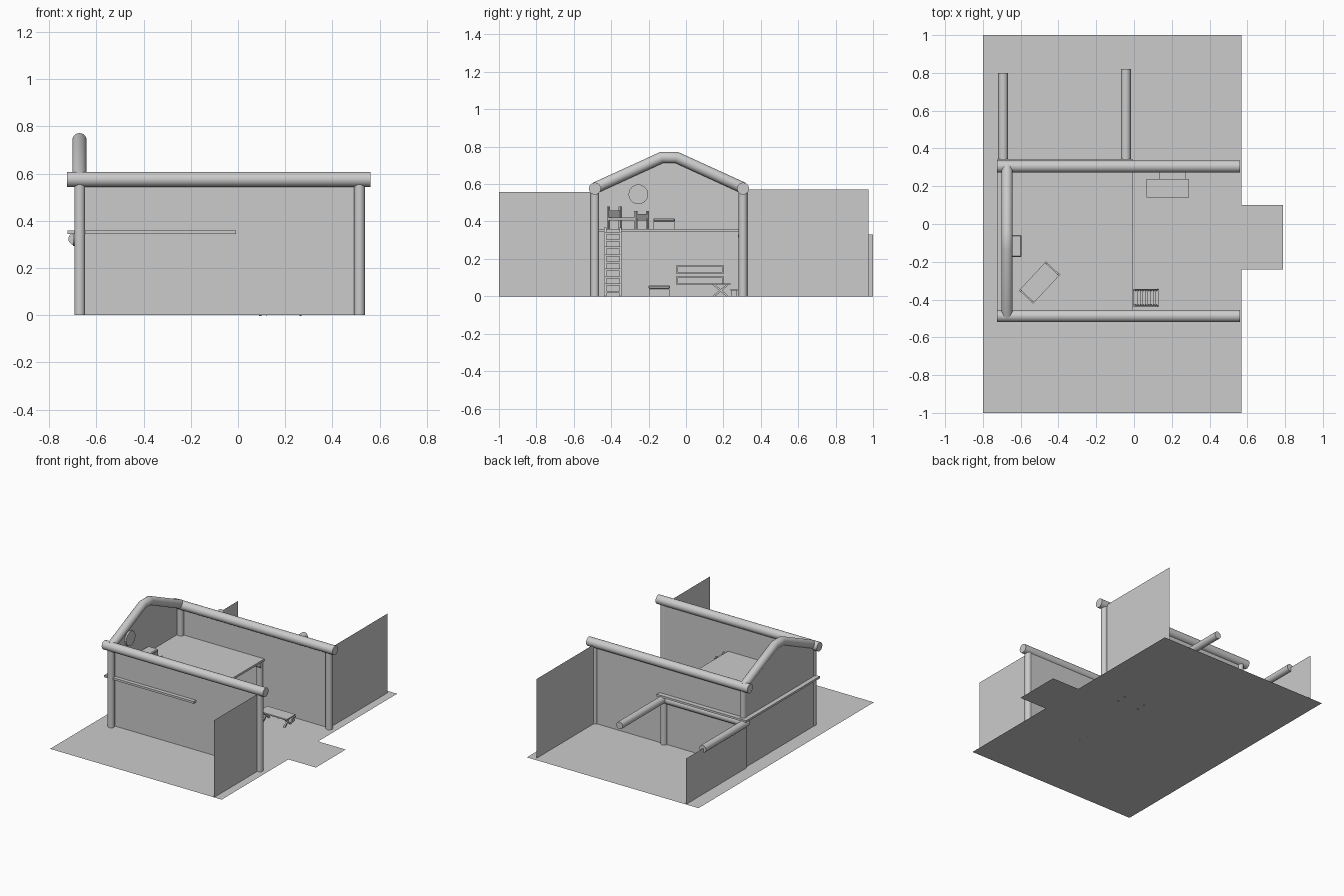
import bpy, bmesh, math
from mathutils import Matrix, Vector

if "Cube" in bpy.data.objects:
    bpy.data.objects.remove(bpy.data.objects["Cube"])


def mesh_object(name, bm, smooth=False):
    me = bpy.data.meshes.new(name)
    bm.to_mesh(me)
    bm.free()
    ob = bpy.data.objects.new(name, me)
    bpy.context.collection.objects.link(ob)
    if smooth:
        bpy.ops.object.select_all(action='DESELECT')
        bpy.context.view_layer.objects.active = ob
        ob.select_set(True)
        bpy.ops.object.shade_smooth_by_angle(angle=math.radians(50))
    return ob


def panel(name, points):
    bm = bmesh.new()
    bm.faces.new([bm.verts.new(p) for p in points])
    return mesh_object(name, bm)


def box(name, x, y, z, matrix=Matrix(), bevel=0):
    """Box from (min, max) ranges, optionally moved by a matrix."""
    bm = bmesh.new()
    size = Matrix.Diagonal((x[1] - x[0], y[1] - y[0], z[1] - z[0], 1))
    mid = Matrix.Translation((sum(x) / 2, sum(y) / 2, sum(z) / 2))
    bmesh.ops.create_cube(bm, size=1, matrix=matrix @ mid @ size)
    if bevel:
        bmesh.ops.bevel(bm, geom=bm.edges[:], offset=bevel, segments=1, affect='EDGES')
    return mesh_object(name, bm)


def bar(name, a, b, width, depth):
    """Square bar between two points lying in one x-z or y-z plane."""
    a, b = Vector(a), Vector(b)
    d = b - a
    m = Matrix.Translation(a) @ d.to_track_quat('Z', 'Y').to_matrix().to_4x4()
    return box(name, (-width / 2, width / 2), (-depth / 2, depth / 2), (0, d.length), m)


def tube(name, points, r, sides=20):
    """Round log swept along a planar polyline with mitred corners."""
    pts = [Vector(p) for p in points]
    dirs = [(b - a).normalized() for a, b in zip(pts, pts[1:])]
    u = Vector((1, 0, 0)) if abs(dirs[0].x) < 0.5 else Vector((0, 1, 0))
    bm = bmesh.new()
    rings = []
    for i, p in enumerate(pts):
        d0, d1 = dirs[max(i - 1, 0)], dirs[min(i, len(dirs) - 1)]
        t = (d0 + d1).normalized()
        v = t.cross(u) / max(t.dot(d1), 0.3)
        rings.append([bm.verts.new(p + r * (u * math.cos(k * math.tau / sides)
                                            + v * math.sin(k * math.tau / sides)))
                      for k in range(sides)])
    for r0, r1 in zip(rings, rings[1:]):
        for k in range(sides):
            j = (k + 1) % sides
            bm.faces.new((r0[k], r0[j], r1[j], r1[k]))
    bm.faces.new(rings[0])
    bm.faces.new(rings[-1])
    bmesh.ops.recalc_face_normals(bm, faces=bm.faces[:])
    return mesh_object(name, bm, True)


# Ground sheet with entrance tab
panel("ground", [(x, y, 0) for x, y in ((-.8, -1), (.57, -1), (.57, -.24), (.79, -.24),
                                        (.79, .10), (.57, .10), (.57, 1), (-.8, 1))])

# Thin walls
XL, XR, YF, YB = -.69, .51, -.468, .312


def wall(name, a, b, h):
    panel(name, [(*a, 0), (*b, 0), (*b, h), (*a, h)])


wall("front_wall", (XL, YF), (XR, YF), .575)
wall("back_wall", (XR, YB), (XL, YB), .575)
wall("front_wing_wall", (XR, -1), (XR, YF), .557)
wall("back_wing_wall", (XR, YB), (XR, .975), .572)
wall("low_yard_wall", (-.70, 1), (-.70, YB), .33)
panel("gable_wall", [(XL, y, z) for y, z in ((YB, 0), (YF, 0), (YF, .575), (-.13, .742),
                                             (-.05, .742), (YB, .575))])

# Corner posts, eave logs and gable log
for side, y in (("front", -.487), ("back", .305)):
    tube(side + "_eave_log", [(-.725, y, .576), (.562, y, .576)], .032)
    for end, x in (("left", -.671), ("right", .515)):
        tube(f"{side}_{end}_post", [(x, y, 0), (x, y, .57)], .023)
tube("gable_log", [(-.672, -.485, .58), (-.672, -.13, .742),
                   (-.672, -.05, .742), (-.672, .305, .58)], .03)

# Lower back frame
tube("yard_left_log", [(-.693, .30, .323), (-.693, .80, .323)], .026)
tube("yard_right_log", [(-.043, .30, .325), (-.043, .82, .325)], .026)
tube("yard_cross_log", [(-.70, .308, .323), (-.02, .308, .323)], .03)
tube("yard_post", [(-.043, .312, 0), (-.043, .312, .32)], .023)

# Loft floor
box("loft_floor", (-.722, -.008), (-.495, .345), (.345, .36))

# Round window
bm = bmesh.new()
bmesh.ops.create_cone(bm, cap_ends=True, segments=14, radius1=.053, radius2=.053, depth=.012,
                      matrix=Matrix.Translation((-.683, -.255, .545))
                      @ Matrix.Rotation(math.pi / 2, 4, 'Y'))
mesh_object("round_window", bm)

# Ladder leaning on the loft
TOP, FOOT = (.0, .365), (.125, 0)
for y in (-.432, -.35):
    bar("ladder_rail", (FOOT[0], y, 0), (TOP[0], y, TOP[1]), .012, .012)
for i in range(9):
    t = (i + .6) / 9.3
    x, z = FOOT[0] + (TOP[0] - FOOT[0]) * t, TOP[1] * t
    box("ladder_step", (x - .012, x + .012), (-.432, -.35), (z - .006, z + .006))

# Bed on the loft, turned across the corner
M = Matrix.Translation((-.5, -.31, .36)) @ Matrix.Rotation(math.radians(47), 4, 'Z')
for s in (-1, 1):
    y = s * .046
    for end, x, h in (("head", -.1, .12), ("foot", .1, .095)):
        box(f"bed_{end}_post", (x - .006, x + .006), (y - .006, y + .006), (0, h), M)
    box("bed_side_rail", (-.1, .1), (y - .005, y + .005), (.045, .06), M)
box("bed_base", (-.1, .1), (-.043, .043), (.045, .055), M)
box("bed_headboard", (-.104, -.096), (-.046, .046), (.055, .10), M)
box("bed_footboard", (.096, .104), (-.046, .046), (.055, .08), M)

# Two chests: one on the loft, one below it
for name, y, z in (("loft_chest", -.117, .36), ("ground_chest", -.143, 0)):
    box(name, (-.675, -.597), (y - .056, y + .056), (z, z + .04))
    box(name + "_lid", (-.675, -.595), (y - .058, y + .058), (z + .04, z + .057), bevel=.005)

# Two open-fronted shelves under the loft
for z0, z1 in ((.06, .108), (.12, .166)):
    a, b, t = (-.05, .2, .008)
    X = (-.685, -.63)
    box("shelf_bottom", X, (a, b), (z0, z0 + t))
    box("shelf_top", X, (a, b), (z1 - t, z1))
    box("shelf_left", X, (a, a + t), (z0, z1))
    box("shelf_right", X, (b - t, b), (z0, z1))
    box("shelf_back", (-.685, -.68), (a, b), (z0, z1))

# Table with crossed legs and a bench behind it
box("table_top", (.067, .292), (.14, .237), (.06, .069))
for x in (.095, .265):
    bar("table_leg", (x, .148, 0), (x, .222, .062), .01, .01)
    bar("table_leg", (x, .222, 0), (x, .148, .062), .01, .01)
box("bench_seat", (.135, .272), (.238, .275), (.03, .038))
for x in (.15, .257):
    box("bench_leg", (x - .006, x + .006), (.243, .27), (0, .03))
